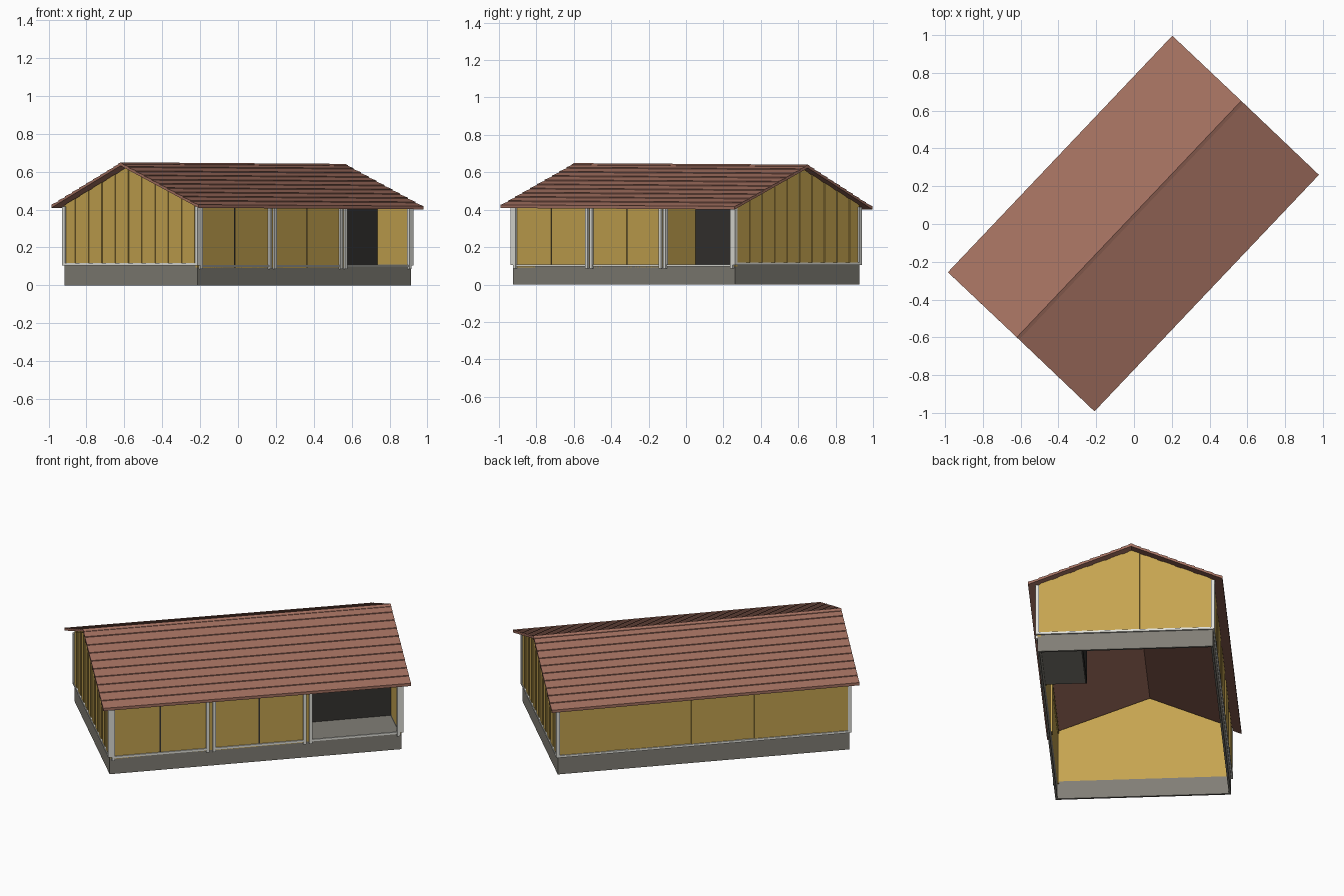
import bpy, bmesh, math
from mathutils import Matrix

if "Cube" in bpy.data.objects:
    bpy.data.objects.remove(bpy.data.objects["Cube"])

# local frame: u along the ridge, v across (front is -v), whole building turned in plan
TURN = Matrix.Rotation(math.radians(46.5), 4, 'Z')
U, VF, VB = 0.818, -0.482, 0.485      # wall limits
BASE, EAVE, RIDGE_V = 0.11, 0.415, 0.037


def mat(name, c):
    m = bpy.data.materials.new(name)
    m.diffuse_color = (*c, 1)
    m.use_nodes = True
    m.node_tree.nodes["Principled BSDF"].inputs["Base Color"].default_value = m.diffuse_color
    return m


OCHRE = mat("ochre_boards", (0.56, 0.37, 0.08))
TILE = mat("roof_tile", (0.36, 0.16, 0.115))
STONE = mat("foundation_grey", (0.22, 0.21, 0.18))
WHITE = mat("white_trim", (0.75, 0.75, 0.70))
DARK = mat("dark_lining", (0.035, 0.033, 0.03))


def finish(bm, name, material, pre=Matrix()):
    bmesh.ops.recalc_face_normals(bm, faces=bm.faces)
    bm.transform(TURN @ pre)
    me = bpy.data.meshes.new(name)
    bm.to_mesh(me)
    bm.free()
    me.materials.append(material)
    ob = bpy.data.objects.new(name, me)
    bpy.context.collection.objects.link(ob)


def boxes(name, material, items):
    # each item: u0, u1, v0, v1, z0, z1
    bm = bmesh.new()
    for u0, u1, v0, v1, z0, z1 in items:
        m = (Matrix.Translation(((u0 + u1) / 2, (v0 + v1) / 2, (z0 + z1) / 2))
             @ Matrix.Diagonal((u1 - u0, v1 - v0, z1 - z0, 1)))
        bmesh.ops.create_cube(bm, size=1, matrix=m)
    finish(bm, name, material)


def prisms(name, material, items, pre=Matrix()):
    # each item: u0, u1 and a profile of (v, z) points
    bm = bmesh.new()
    for u0, u1, prof in items:
        f = bm.faces.new([bm.verts.new((u0, v, z)) for v, z in prof])
        g = bmesh.ops.extrude_face_region(bm, geom=[f])["geom"]
        bmesh.ops.translate(bm, vec=(u1 - u0, 0, 0),
                            verts=[x for x in g if isinstance(x, bmesh.types.BMVert)])
        bm.faces.ensure_lookup_table()
    finish(bm, name, material, pre)


# foundation ring, open underneath
T = 0.012
boxes("foundation", STONE, [
    (-U, U, VF, VF + T, 0, 0.095), (-U, U, VB - T, VB, 0, BASE),
    (-U, -U + T, VF + T, VB - T, 0, BASE), (U - T, U, VF + T, VB - T, 0, BASE)])


# gable walls with raised vertical boards
def top(v):
    t = (v - RIDGE_V) / ((VB if v > RIDGE_V else VF) - RIDGE_V)
    return 0.620 - t * (0.620 - 0.423)


gable = [(VF, BASE), (VB, BASE), (VB, top(VB)), (RIDGE_V, 0.620), (VF, top(VF))]
prisms("gable_wall", OCHRE, [(-U, -U + T, gable), (U - T, U, gable)])
boards = []
step = (VB - VF) / 10
for i in range(10):
    a = VF + (i + 0.17) * step
    b = a + 0.66 * step
    prof = [(a, BASE), (b, BASE), (b, top(b)), (a, top(a))]
    if a < RIDGE_V < b:
        prof.insert(3, (RIDGE_V, 0.620))
    boards += [(s * U - 0.005, s * U + 0.005, prof) for s in (-1, 1)]
prisms("gable_board", OCHRE, boards)

# back wall with wide raised panels
boxes("back_wall", OCHRE, [(-U, U, VB - T, VB, BASE, 0.425)])
boxes("back_board", OCHRE, [
    (max(-U, U - 0.04 - 0.354 * i - 0.246), U - 0.04 - 0.354 * i, VB - 0.003, VB + 0.004, BASE, 0.42)
    for i in range(5)])

# front wall: three openings with piers and a header
OPEN = [(-0.798, -0.268), (-0.232, 0.276), (0.309, 0.802)]
boxes("front_pier", OCHRE, [(a, b, VF, VF + 0.02, 0.095, EAVE) for a, b in
                            [(-U, -0.798), (-0.268, -0.232), (0.276, 0.309), (0.802, U)]])
boxes("front_header", OCHRE, [(-U, U, VF, VF + 0.02, 0.408, 0.425)])
# double doors with a dark centre joint
doors, joints = [], []
for a, b in OPEN[:2]:
    c = (a + b) / 2
    doors += [(a, c - 0.004, VF, VF + T, 0.09, 0.41), (c + 0.004, b, VF, VF + T, 0.09, 0.41)]
    joints.append((c - 0.004, c + 0.004, VF + 0.003, VF + T, 0.09, 0.41))
boxes("door_leaf", OCHRE, doors)
boxes("door_joint", DARK, joints)

# recessed porch
a, b = OPEN[2]
PV = -0.25
boxes("porch_floor", STONE, [(a - 0.01, U - T, VF + 0.002, PV, 0.088, 0.1)])
boxes("porch_back", DARK, [(a - 0.01, U - T, PV, PV + 0.01, 0.088, 0.415)])
boxes("porch_ceiling", DARK, [(a - 0.01, U - T, VF + 0.02, PV, 0.408, 0.416)])
boxes("porch_side", OCHRE, [(a - 0.01, a, VF + 0.02, PV, 0.1, 0.408)])

# white frames, corner posts and base trim
frames = []
for a, b in OPEN:
    for u in (a, b):
        frames.append((u - 0.009, u + 0.009, VF - 0.012, VF + 0.006, 0.085, EAVE))
    frames.append((a, b, VF - 0.006, VF + 0.004, 0.096, 0.108))
boxes("opening_frame", WHITE, frames)
corners = []
for s in (-1, 1):
    for v in (VF, VB):
        corners.append((s * U - 0.01, s * U + 0.01, v - 0.01, v + 0.01, 0.105, EAVE))
boxes("corner_post", WHITE, corners)
boxes("base_trim", WHITE, [
    (-U, U, VB - 0.004, VB + 0.009, 0.104, 0.117),
    (-U - 0.009, -U + 0.004, VF, VB, 0.104, 0.117),
    (U - 0.004, U + 0.009, VF, VB, 0.104, 0.117)])

# roof: stepped tile courses, ridge slightly off centre and a hair lower to the right
N = 10


def slope(v_eave):
    pts = []
    for i in range(N):
        for k, lift in ((i, 0.005), (i + 1, 0.0)):
            t = k / N
            pts.append((v_eave + t * (RIDGE_V - v_eave), 0.417 + t * (0.640 - 0.417) + lift))
    return pts


front, back = slope(-0.531), slope(0.539)
profile = ([(-0.531, 0.405)] + front + back[::-1][1:] + [(0.539, 0.405), (RIDGE_V, 0.627)])
tilt = Matrix.Translation((0, 0, 0.5)) @ Matrix.Rotation(0.0046, 4, 'Y') @ Matrix.Translation((0, 0, -0.5))
prisms("tiled_roof", TILE, [(-0.863, 0.863, profile)], tilt)
# ridge cap
prisms("ridge_cap", TILE, [(-0.863, 0.863, [
    (RIDGE_V - 0.018, 0.632), (RIDGE_V, 0.639), (RIDGE_V + 0.018, 0.632),
    (RIDGE_V + 0.018, 0.637), (RIDGE_V, 0.645), (RIDGE_V - 0.018, 0.637)])], tilt)
